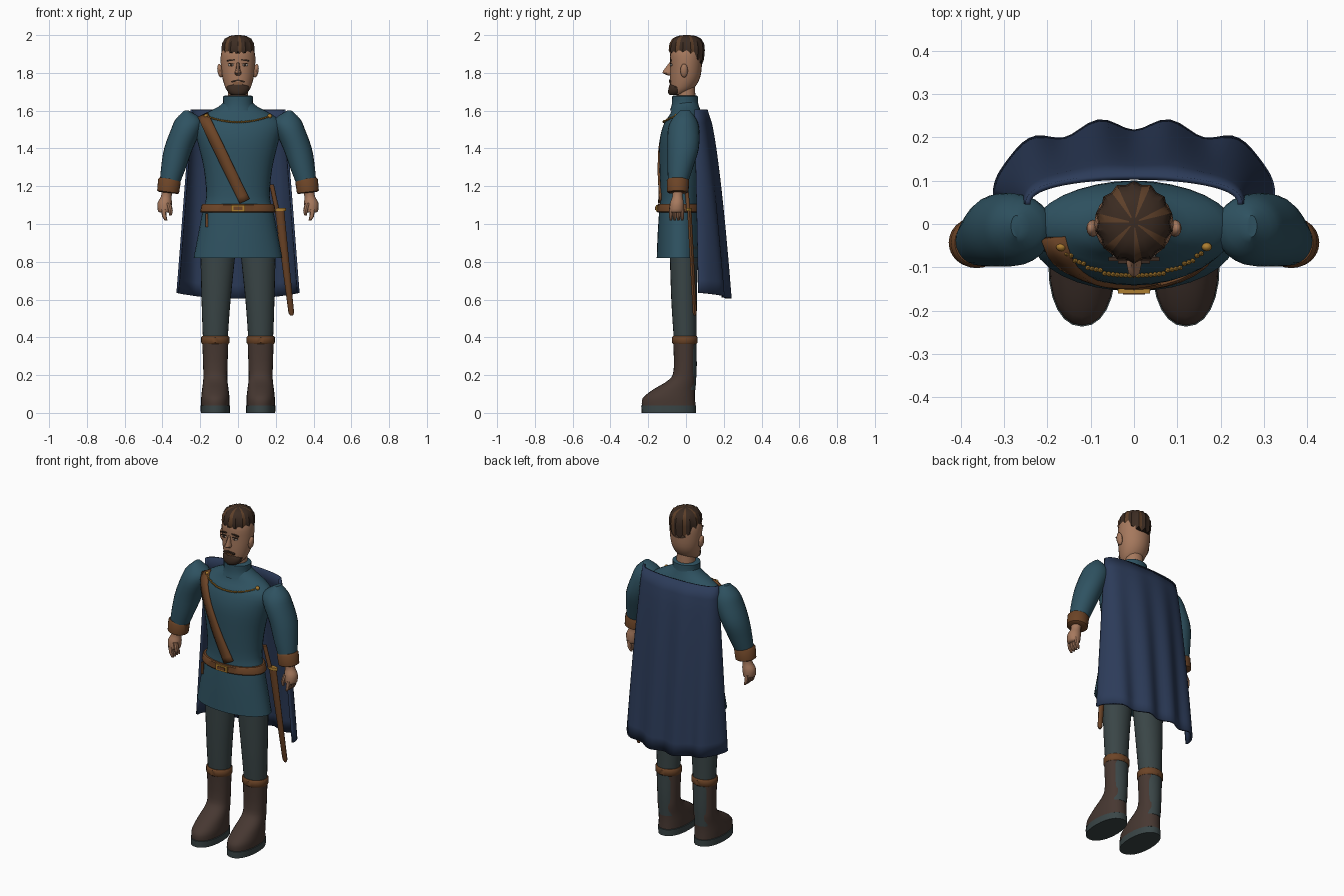
import bpy, bmesh, math
from mathutils import Matrix, Vector

cube = bpy.data.objects.get("Cube")
if cube:
    bpy.data.objects.remove(cube, do_unlink=True)


def material(name, r, g, b):
    m = bpy.data.materials.new(name)
    m.use_nodes = True
    m.diffuse_color = (r, g, b, 1)
    bsdf = m.node_tree.nodes["Principled BSDF"]
    bsdf.inputs["Base Color"].default_value = (r, g, b, 1)
    bsdf.inputs["Roughness"].default_value = 0.8
    return m


TEAL = material("teal cloth", .028, .085, .12)
NAVY = material("navy cloth", .025, .044, .10)
BOOT = material("dark boot leather", .062, .039, .031)
LEATHER = material("brown leather", .15, .058, .02)
GREY = material("grey trousers", .042, .06, .062)
SKIN = material("skin", .38, .19, .11)
HAIR = material("dark hair", .045, .025, .016)
HAIR_LIGHT = material("light hair", .11, .05, .022)
GOLD = material("gold", .42, .21, .03)
WHITE = material("eye white", .55, .5, .45)
made = []


def finish(name, bm, *mats):
    bmesh.ops.recalc_face_normals(bm, faces=bm.faces)
    me = bpy.data.meshes.new(name)
    bm.to_mesh(me)
    bm.free()
    ob = bpy.data.objects.new(name, me)
    for m in mats:
        me.materials.append(m)
    bpy.context.collection.objects.link(ob)
    made.append(ob)
    return ob


def smooth(rings, steps=3):
    """Catmull-Rom interpolation of (z, cx, cy, rx, ry) rings."""
    out = []
    for i in range(len(rings) - 1):
        a, b, c, d = (rings[max(0, min(len(rings) - 1, i + k))] for k in (-1, 0, 1, 2))
        for t in (k / steps for k in range(steps)):
            out.append([q + t * (r - p) / 2 + t * t * (p - 2.5 * q + 2 * r - s / 2)
                        + t ** 3 * (1.5 * (q - r) + (s - p) / 2)
                        for p, q, r, s in zip(a, b, c, d)])
    return out + [list(rings[-1])]


def skin_rings(bm, rows, caps=True):
    for lo, hi in zip(rows, rows[1:]):
        for j in range(len(lo)):
            k = (j + 1) % len(lo)
            bm.faces.new((lo[j], lo[k], hi[k], hi[j]))
    if caps:
        bm.faces.new(rows[0])
        bm.faces.new(rows[-1])


def loft(name, rings, mat, side=1, n=24, steps=3, power=2, tilt=0):
    """Stack of super-ellipse rings along z, mirrored by side."""
    bm = bmesh.new()
    rows = []
    for z, cx, cy, rx, ry in smooth(rings, steps):
        row = []
        for j in range(n):
            a = math.tau * j / n
            c, s = math.cos(a), math.sin(a)
            dx = math.copysign(abs(c) ** (2 / power), c) * rx
            dy = math.copysign(abs(s) ** (2 / power), s) * ry
            row.append(bm.verts.new((side * (cx + dx), cy + dy, z + tilt * dx)))
        rows.append(row)
    skin_rings(bm, rows)
    return finish(name, bm, mat)


def box(name, loc, size, mat, turn=0):
    bm = bmesh.new()
    bmesh.ops.create_cube(bm, size=1, matrix=Matrix.Translation(loc)
                          @ Matrix.Rotation(turn, 4, 'Y') @ Matrix.Diagonal((*size, 1)))
    return finish(name, bm, mat)


def ball(name, loc, size, mat, turn=0):
    bm = bmesh.new()
    bmesh.ops.create_uvsphere(bm, u_segments=12, v_segments=8, radius=1,
                              matrix=Matrix.Translation(loc) @ Matrix.Rotation(turn, 4, 'Y')
                              @ Matrix.Diagonal((*size, 1)))
    return finish(name, bm, mat)


# Tunic, with a helper that finds its front surface
TUNIC = [(.82, 0, -.035, .235, .12), (.95, 0, -.035, .21, .115), (1.07, 0, -.035, .187, .107),
         (1.15, 0, -.03, .168, .105), (1.3, 0, -.025, .182, .115), (1.44, 0, -.02, .215, .12),
         (1.53, 0, -.01, .232, .107), (1.58, 0, 0, .18, .085), (1.62, 0, 0, .105, .07),
         (1.65, 0, 0, .07, .06)]
loft("tunic", TUNIC, TEAL, n=32)
dense = smooth(TUNIC, 6)


def chest_y(x, z):
    _, _, cy, rx, ry = min(dense, key=lambda r: abs(r[0] - z))
    return cy - ry * math.sqrt(max(.1, 1 - (x / rx) ** 2))


loft("collar", [(1.6, 0, -.005, .095, .08), (1.635, 0, -.005, .078, .07),
                (1.675, 0, -.005, .08, .068), (1.68, 0, -.005, .06, .055)], TEAL, steps=2)

# Belt, buckle and hanging tie
loft("belt", [(1.06, 0, -.035, .197, .115), (1.065, 0, -.035, .2, .119),
              (1.1, 0, -.035, .193, .118), (1.105, 0, -.035, .188, .113)], LEATHER, n=32, steps=1)
box("belt_buckle", (0, -.153, 1.083), (.075, .014, .036), GOLD)
box("buckle_center", (0, -.159, 1.083), (.05, .008, .018), LEATHER)
box("belt_tie", (-.165, chest_y(-.165, 1.02) - .004, 1.02), (.014, .014, .07), LEATHER)

# Strap across the chest
bm = bmesh.new()
start, end = Vector((-.185, 1.575)), Vector((.035, 1.12))
across = Vector((.026, .0125))
rows = []
for i in range(17):
    p = start.lerp(end, i / 16)
    rows.append([bm.verts.new((q.x, chest_y(q.x, q.y) - .004, q.y))
                 for q in (p - across, p, p + across)])
for a, b in zip(rows, rows[1:]):
    for j in (0, 1):
        bm.faces.new((a[j], a[j + 1], b[j + 1], b[j]))
strap = finish("chest_strap", bm, LEATHER)
mod = strap.modifiers.new("thickness", 'SOLIDIFY')
mod.thickness, mod.offset = .014, 0

# Gold chain and clasps
bm = bmesh.new()
for i in range(35):
    x = -.165 + .33 * i / 34
    z = 1.54 + .03 * (x / .165) ** 2
    bmesh.ops.create_icosphere(bm, subdivisions=1, radius=.0065,
                               matrix=Matrix.Translation((x, chest_y(x, z) - .007, z)))
finish("chest_chain", bm, GOLD)

# Cloak: a draped grid with folds growing toward the hem
bm = bmesh.new()
grid = []
for r in range(15):
    v = r / 14
    row = []
    for c in range(49):
        u = c / 24 - 1
        x = (.245 + .075 * v) * math.sin(u * math.pi / 2)
        edge, back = .045 + .02 * v, .108 + .118 * v ** .6
        y = edge + (back - edge) * math.cos(u * math.pi / 2) ** .8
        y -= .014 * v ** .7 * math.cos(math.tau * x / .16) * (1 - abs(u) ** 4)
        z = 1.605 - (.985 + .015 * math.cos(u * 3)) * v
        row.append(bm.verts.new((x, y, z)))
    grid.append(row)
for a, b in zip(grid, grid[1:]):
    for j in range(48):
        bm.faces.new((a[j], a[j + 1], b[j + 1], b[j]))
cloak = finish("cloak", bm, NAVY)
mod = cloak.modifiers.new("thickness", 'SOLIDIFY')
mod.thickness, mod.offset = .012, 0

# Limbs, built once per side
for side, label in ((1, "left"), (-1, "right")):
    loft(label + "_sleeve", [(1.6, .272, -.005, .012, .025), (1.555, .262, -.01, .068, .065),
                             (1.5, .275, -.013, .08, .083), (1.4, .315, -.015, .076, .083),
                             (1.3, .341, -.03, .066, .068), (1.22, .36, -.042, .054, .053)],
         TEAL, side)
    loft(label + "_cuff", [(1.165, .37, -.043, .05, .05), (1.17, .37, -.043, .058, .057),
                           (1.23, .363, -.043, .06, .059), (1.24, .362, -.043, .052, .052)],
         LEATHER, side, steps=1, tilt=.12)
    loft(label + "_hand", [(1.18, .373, -.044, .03, .03), (1.145, .38, -.045, .028, .028),
                           (1.11, .388, -.048, .038, .037), (1.07, .39, -.05, .034, .038),
                           (1.06, .39, -.05, .022, .03)], SKIN, side, n=14)
    for k in range(4):
        y = -.08 + .02 * k
        loft(f"{label}_finger_{k + 1}", [(1.08, .395, y, .013, .011), (1.04, .39, y, .012, .01),
                                         (1.018, .38, y, .007, .006)], SKIN, side, n=8, steps=2)
    loft(label + "_thumb", [(1.11, .368, -.072, .014, .014), (1.07, .357, -.078, .012, .012),
                            (1.045, .358, -.08, .006, .006)], SKIN, side, n=8, steps=2)
    loft(label + "_trouser_leg", [(.88, .105, -.012, .095, .075), (.6, .116, -.01, .077, .068),
                                  (.4, .12, -.005, .066, .06), (.25, .12, .002, .056, .055),
                                  (.12, .12, .005, .05, .045)], GREY, side)
    loft(label + "_boot", [(.04, .12, -.092, .075, .142), (.08, .12, -.09, .075, .138),
                           (.125, .12, -.062, .07, .11), (.175, .12, -.02, .064, .071),
                           (.23, .12, -.008, .064, .057), (.38, .12, -.008, .069, .06)],
         BOOT, side, power=2.2)
    loft(label + "_sole", [(0, .12, -.092, .077, .144), (.038, .12, -.092, .078, .145)],
         GREY, side, steps=1, power=2.2)
    loft(label + "_boot_band", [(.365, .12, -.006, .07, .062), (.372, .12, -.006, .075, .068),
                                (.4, .12, -.006, .075, .068), (.407, .12, -.006, .07, .062)],
         LEATHER, side, steps=1)
    # Face features that come in pairs
    ball(label + "_ear", (side * .095, -.01, 1.812), (.014, .02, .037), SKIN, side * .15)
    ball(label + "_eye", (side * .036, -.077, 1.842), (.017, .006, .007), WHITE)
    ball(label + "_pupil", (side * .036, -.081, 1.842), (.007, .004, .007), HAIR)
    box(label + "_eyelid", (side * .036, -.08, 1.85), (.036, .009, .004), HAIR, side * .08)
    box(label + "_eyebrow", (side * .037, -.081, 1.867), (.044, .009, .008), HAIR, side * .12)
    box(label + "_moustache", (side * .018, -.085, 1.757), (.036, .012, .008), HAIR, side * .25)
    ball(label + "_clasp", (side * .168, chest_y(.168, 1.57) - .01, 1.572), (.012, .01, .012), GOLD)

# Sheathed sword on the left hip
loft("scabbard", [(1.07, .22, .018, .025, .012), (.53, .282, .046, .015, .011),
                  (.515, .284, .047, .007, .006)], LEATHER, n=10, steps=1)
loft("sword_guard", [(1.07, .222, .015, .033, .015), (1.086, .22, .015, .033, .015)], GOLD, n=10, steps=1)
loft("sword_grip", [(1.08, .205, .012, .013, .011), (1.21, .178, 0, .012, .011)], LEATHER, n=10, steps=1)

# Head
loft("neck", [(1.62, 0, 0, .056, .052), (1.74, 0, 0, .05, .047)], SKIN, steps=1)
loft("head", [(1.688, 0, -.04, .042, .035), (1.715, 0, -.022, .064, .06),
              (1.77, 0, -.006, .082, .079), (1.84, 0, 0, .091, .084),
              (1.91, 0, 0, .088, .083), (1.96, 0, 0, .06, .06)], SKIN)
loft("nose", [(1.785, 0, -.08, .01, .012), (1.8, 0, -.09, .018, .034), (1.82, 0, -.085, .011, .029),
              (1.855, 0, -.078, .008, .01)], SKIN, n=8, steps=2)
loft("beard", [(1.682, 0, -.055, .034, .032), (1.697, 0, -.055, .052, .04),
               (1.725, 0, -.045, .062, .046), (1.738, 0, -.045, .045, .042)], HAIR, steps=2)
box("mouth", (0, -.084, 1.747), (.045, .008, .006), LEATHER)

# Hair cap of radiating locks with a jagged edge
bm = bmesh.new()
rows = []
N = 28
for r, (size, z) in enumerate([(.99, 1.88), (1.04, 1.92), (1.0, 1.955), (.82, 1.982), (.5, 1.996), (.14, 2)]):
    row = []
    for j in range(N):
        a = math.tau * j / N
        k = size * (1 if j % 2 else .92)
        drop = (.012 if j % 2 else -.012) - .022 * math.sin(a) if r == 0 else 0
        row.append(bm.verts.new((.087 * k * math.cos(a), .004 + .092 * k * math.sin(a), z + drop)))
    rows.append(row)
skin_rings(bm, rows)
bm.faces.ensure_lookup_table()
for i, f in enumerate(bm.faces):
    if i < N * 5 and i % N % 4 == 1:
        f.material_index = 1
finish("hair", bm, HAIR, HAIR_LIGHT)

# Smooth shading with sharp edges kept
bpy.ops.object.select_all(action='DESELECT')
for ob in made:
    ob.select_set(True)
bpy.context.view_layer.objects.active = made[0]
bpy.ops.object.shade_smooth_by_angle(angle=math.radians(40))
